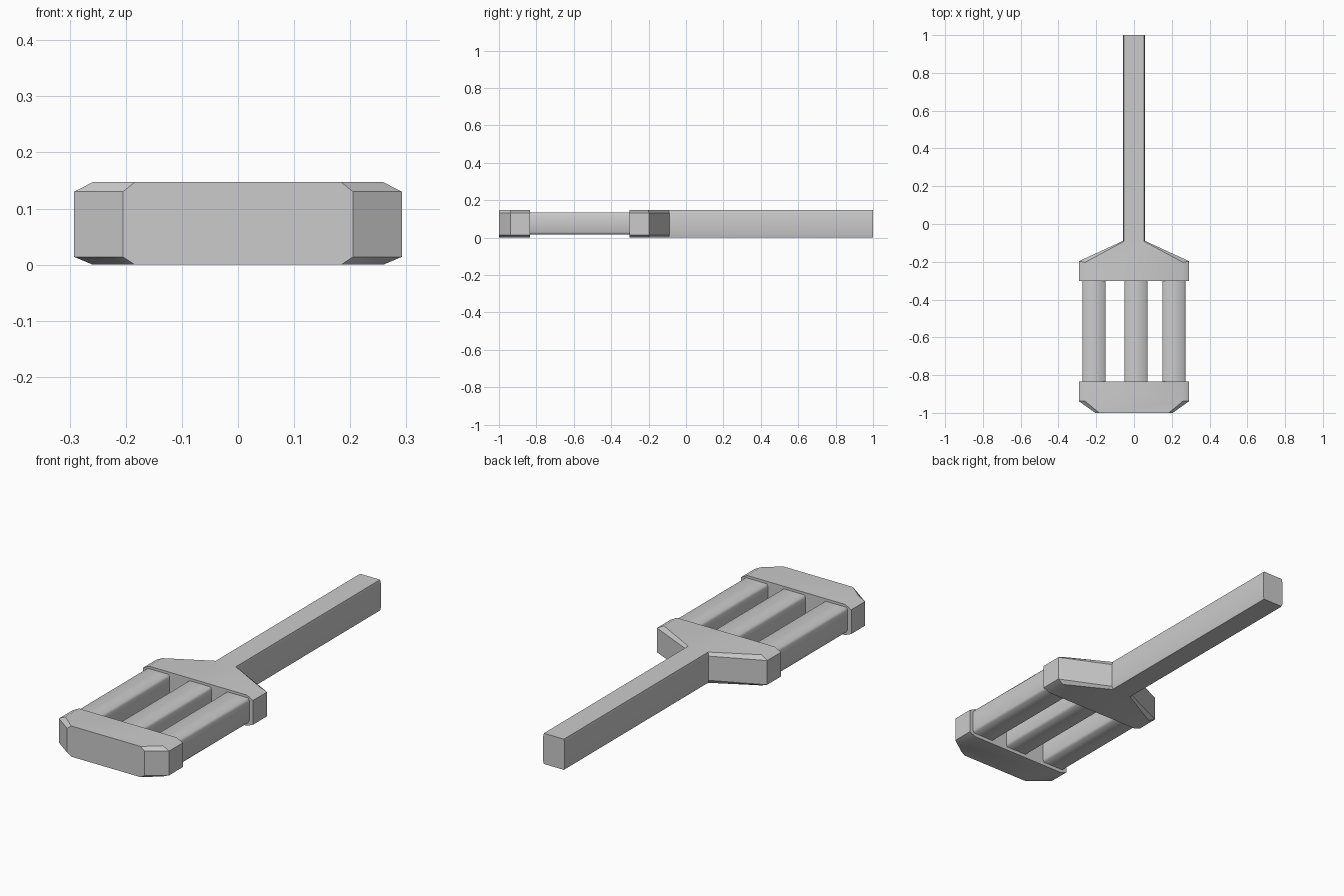
import bpy, bmesh

if "Cube" in bpy.data.objects:
    bpy.data.objects.remove(bpy.data.objects["Cube"])


def loft(name, sections, angle=0.6):
    """Join equal-length outlines of 3D points into a closed solid."""
    bm = bmesh.new()
    rings = [[bm.verts.new(p) for p in s] for s in sections]
    n = len(rings[0])
    for a, b in zip(rings, rings[1:]):
        for i in range(n):
            j = (i + 1) % n
            bm.faces.new((a[i], a[j], b[j], b[i]))
    bm.faces.new(rings[0])
    bm.faces.new(rings[-1])
    bmesh.ops.recalc_face_normals(bm, faces=bm.faces)
    mesh = bpy.data.meshes.new(name)
    bm.to_mesh(mesh)
    bm.free()
    ob = bpy.data.objects.new(name, mesh)
    bpy.context.collection.objects.link(ob)
    bpy.ops.object.select_all(action='DESELECT')
    bpy.context.view_layer.objects.active = ob
    ob.select_set(True)
    bpy.ops.object.shade_smooth_by_angle(angle=angle)
    return ob


def chamfered_plate(name, inner, outer):
    """Mirror half outlines in x; inset outline at top and bottom, full between."""
    full = lambda half: half + [(-x, y) for x, y in reversed(half)]
    levels = ((inner, 0.0), (outer, 0.014), (outer, 0.13), (inner, 0.147))
    return loft(name, [[(x, y, z) for x, y in full(h)] for h, z in levels])


# Handle flaring into the shoulder
chamfered_plate(
    "handle_and_shoulder",
    [(0.259, -0.303), (0.259, -0.203), (0.053, -0.092), (0.053, 1.0)],
    [(0.292, -0.303), (0.292, -0.197), (0.057, -0.089), (0.057, 1.0)])

# End block with cut front corners
chamfered_plate(
    "end_block",
    [(0.184, -1.0), (0.259, -0.938), (0.259, -0.834)],
    [(0.205, -1.0), (0.292, -0.938), (0.292, -0.834)])

# Three bars joining shoulder and end block
for name, cx in (("left_bar", -0.211), ("middle_bar", 0.011), ("right_bar", 0.211)):
    section = [(-0.055, 0.017), (0.055, 0.017), (0.061, 0.029), (0.061, 0.123),
               (0.055, 0.135), (-0.055, 0.135), (-0.061, 0.123), (-0.061, 0.029)]
    loft(name, [[(cx + x, y, z) for x, z in section] for y in (-0.834, -0.303)], 1.2)
